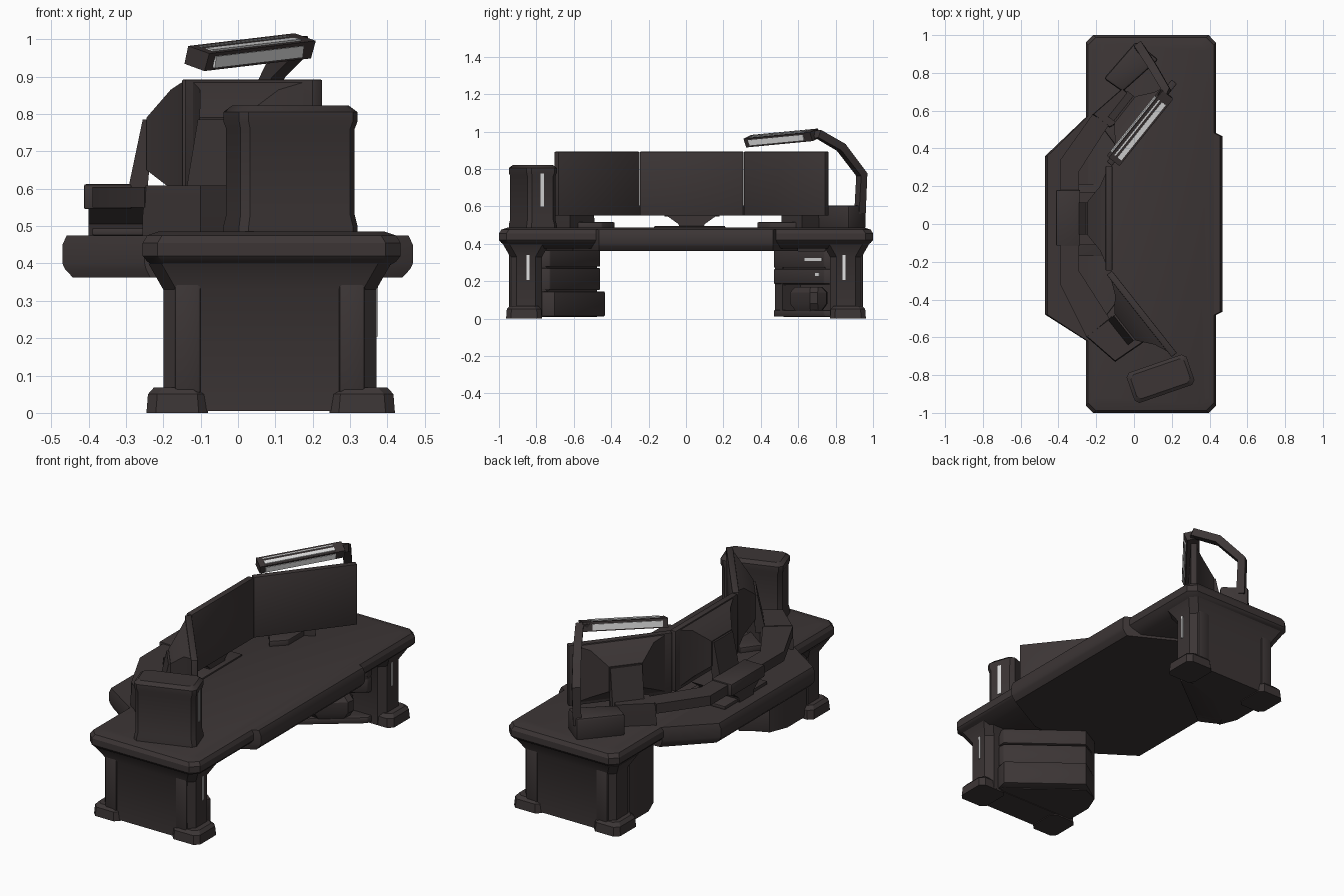
import bpy, bmesh, math
from mathutils import Matrix, Vector

if "Cube" in bpy.data.objects:
    bpy.data.objects.remove(bpy.data.objects["Cube"])


def material(name, rgb):
    m = bpy.data.materials.new(name)
    m.diffuse_color = (*rgb, 1)
    m.use_nodes = True
    m.node_tree.nodes["Principled BSDF"].inputs["Base Color"].default_value = m.diffuse_color
    return m


DARK = material("dark_warm_grey", (0.045, 0.036, 0.036))
LIGHT = material("light_white", (0.75, 0.75, 0.75))


def finish(bm, name, mat, bevel):
    bmesh.ops.recalc_face_normals(bm, faces=bm.faces)
    if bevel:
        bmesh.ops.bevel(bm, geom=bm.edges[:], offset=bevel, segments=2,
                        profile=0.5, affect='EDGES', clamp_overlap=True)
    mesh = bpy.data.meshes.new(name)
    bm.to_mesh(mesh)
    bm.free()
    mesh.materials.append(mat)
    ob = bpy.data.objects.new(name, mesh)
    bpy.context.collection.objects.link(ob)
    return ob


def loft(name, rings, mat=DARK, bevel=0.0, matrix=Matrix()):
    """Skin a list of equal-length closed rings and cap both ends."""
    bm = bmesh.new()
    vs = [[bm.verts.new(matrix @ Vector(p)) for p in r] for r in rings]
    n = len(rings[0])
    for a, b in zip(vs, vs[1:]):
        for i in range(n):
            j = (i + 1) % n
            bm.faces.new((a[i], a[j], b[j], b[i]))
    bm.faces.new(vs[0][::-1])
    bm.faces.new(vs[-1])
    return finish(bm, name, mat, bevel)


def prism(name, outline, z0, z1, mat=DARK, bevel=0.0):
    return loft(name, [[(x, y, z) for x, y in outline] for z in (z0, z1)], mat, bevel)


def box(name, lo, hi, mat=DARK, bevel=0.0, matrix=Matrix()):
    rings = [[(lo[0], lo[1], z), (hi[0], lo[1], z), (hi[0], hi[1], z), (lo[0], hi[1], z)]
             for z in (lo[2], hi[2])]
    return loft(name, rings, mat, bevel, matrix)


def rounded(x0, x1, y0, y1, z, inset=0.0, c=0.04):
    """Rectangle ring with cut corners."""
    x0, x1, y0, y1 = x0 + inset, x1 - inset, y0 + inset, y1 - inset
    return [(x0 + c, y0, z), (x1 - c, y0, z), (x1, y0 + c, z), (x1, y1 - c, z),
            (x1 - c, y1, z), (x0 + c, y1, z), (x0, y1 - c, z), (x0, y0 + c, z)]


def tube(name, path, half):
    """Square bar along a path, each ring facing the path direction."""
    pts = [Vector(p) for p in path]
    rings = []
    for i, p in enumerate(pts):
        d = (pts[min(i + 1, len(pts) - 1)] - pts[max(i - 1, 0)]).normalized()
        side = Vector((0.8, 0.6, 0))
        side = (side - d * side.dot(d)).normalized()
        up = d.cross(side)
        rings.append([p + side * a * half + up * b * half
                      for a, b in ((-1, -1), (1, -1), (1, 1), (-1, 1))])
    return loft(name, rings)


# Desk top: long rounded slab plus the wider middle section
loft("desk_top", [rounded(-0.255, 0.435, -1, 1, z, i) for z, i in
                  ((0.375, 0.06), (0.405, 0.012), (0.42, 0), (0.455, 0), (0.475, 0.012), (0.486, 0.045))])
middle = [(0.468, -0.465), (0.468, 0.465), (0.2, 0.6), (-0.25, 0.57),
          (-0.47, 0.36), (-0.47, -0.48), (-0.25, -0.62), (0.2, -0.6)]
loft("desk_middle", [[(x * k, y, z) for x, y in middle] for z, k in
                     ((0.362, 0.94), (0.385, 0.985), (0.40, 1), (0.45, 1), (0.475, 0.975))])

# Pedestals at both ends
for s, side in ((-1, "left"), (1, "right")):
    def ys(a, b):
        return min(s * a, s * b), max(s * a, s * b)

    y0, y1 = ys(0.77, 0.94)
    loft(side + "_pedestal", [rounded(-0.2 - e, 0.37 + e, y0 - e, y1 + e, z, 0, 0.035)
                              for z, e in ((0.005, 0), (0.33, 0), (0.40, 0.04))])
    # raised frame on the outer end
    y0, y1 = ys(0.92, 0.947)
    for x in (-0.17, 0.27):
        box(side + "_end_frame", (x, y0, 0.05), (x + 0.07, y1, 0.36), bevel=0.008)
    # corner feet
    for x0, x1 in ((-0.245, -0.08), (0.245, 0.42)):
        y0, y1 = ys(0.77, 0.962)
        loft(side + "_foot", [rounded(x0, x1, y0, y1, z, i, 0.025)
                              for z, i in ((0, 0), (0.05, 0.004), (0.068, 0.02))])
    # light strip on the front of the pedestal
    y0, y1 = ys(0.838, 0.852)
    box(side + "_pedestal_light", (0.367, y0, 0.205), (0.375, y1, 0.345), LIGHT)

    # cabinet angled towards the sitter
    def plan(grow):
        d = Vector((0.6, 0.8)) * grow
        return [(x, s * y) for x, y in ((0.3 + d.x, 0.73 - d.y), (-0.05 + d.x, 0.46 - d.y),
                                        (-0.16, 0.52), (-0.2, 0.62), (-0.2, 0.79), (0.3, 0.79))]
    if s < 0:
        # three closed drawers, the lowest one standing out
        prism("left_cabinet", plan(-0.02), 0.008, 0.38)
        levels = ((0.012, 0.145, 0.035), (0.152, 0.27, 0.003), (0.277, 0.365, 0.003))
    else:
        # two drawers above an open bay with a base plate, side wall and bin
        prism("right_cabinet", plan(-0.02), 0.18, 0.38)
        prism("right_cabinet_back", plan(-0.14), 0.008, 0.2)
        prism("right_cabinet_wall", [(-0.06, 0.475), (0.0, 0.515), (-0.1, 0.63), (-0.16, 0.55)], 0.01, 0.37)
        m = Matrix.Translation((0.13, 0.645, 0)) @ Matrix.Rotation(math.radians(38), 4, 'Z')
        loft("waste_bin", [rounded(-0.12, 0.12, -0.05, 0.08, z, i, 0.03) for z, i in
                           ((0.03, 0.03), (0.08, 0.005), (0.14, 0.005), (0.17, 0.025))], matrix=m)
        levels = ((0.01, 0.045, -0.01), (0.185, 0.265, -0.01), (0.272, 0.362, -0.01))
    for z0, z1, g in levels:
        prism(side + "_drawer", plan(g), z0, z1, bevel=0.006)

# small lit handles on the right cabinet
for name, a, b, z in (("upper", 0.63, 0.96, 0.315), ("middle", 0.83, 0.91, 0.235)):
    p, q = (Vector((-0.056 + 0.35 * t, 0.468 + 0.27 * t)) for t in (a, b))
    n = Vector((0.6, -0.8)) * 0.004
    prism(name + "_drawer_light", [p - n, q - n, q + n, p + n], z - 0.008, z + 0.008, LIGHT)

# Three monitors with tapered backs
ang = math.radians(38.3)
for name, x, y, a in (("left", 0.055, -0.465, ang), ("middle", -0.115, 0.03, 0),
                      ("right", 0.055, 0.525, -ang)):
    m = Matrix.Translation((x, y, 0)) @ Matrix.Rotation(a, 4, 'Z')
    box(name + "_screen", (-0.035, -0.277, 0.55), (0, 0.277, 0.892), bevel=0.004, matrix=m)
    loft(name + "_screen_back", [[(d, -w, z0), (d, w, z0), (d, w, z1), (d, -w, z1)] for d, w, z0, z1 in
                                 ((-0.03, 0.25, 0.56, 0.888), (-0.065, 0.17, 0.60, 0.865),
                                  (-0.13, 0.09, 0.65, 0.79))], matrix=m)
    # neck from the monitor back down to the rail
    loft(name + "_screen_neck", [[(d0, -w, z), (d1, -w, z), (d1, w, z), (d0, w, z)] for d0, d1, w, z in
                                 ((-0.185, -0.13, 0.085, 0.57), (-0.14, -0.11, 0.085, 0.785))], matrix=m)

# Raised bent rail carrying the monitors, and its stands
prism("monitor_rail", [(-0.13, -0.50), (-0.25, -0.60), (-0.39, -0.32), (-0.39, 0.34), (-0.22, 0.58),
                       (-0.13, 0.53), (-0.29, 0.28), (-0.29, -0.25)], 0.55, 0.605)
box("rail_middle_block", (-0.412, -0.115, 0.545), (-0.285, 0.18, 0.612), bevel=0.005)
loft("rail_middle_stand", [[(-0.40, 0.03 - w, z), (-0.15, 0.03 - w, z), (-0.15, 0.03 + w, z),
                            (-0.40, 0.03 + w, z)] for w, z in ((0.06, 0.475), (0.07, 0.505), (0.14, 0.555))])
box("middle_base_plate", (-0.39, -0.17, 0.475), (-0.12, 0.21, 0.494), bevel=0.004)
for name, pts in (("left", [(-0.12, -0.49), (-0.255, -0.595), (-0.1, -0.73), (0.06, -0.62)]),
                  ("right", [(-0.13, 0.51), (-0.22, 0.58), (-0.06, 0.72), (0.05, 0.62)])):
    cx, cy = (sum(p[i] for p in pts) / 4 for i in (0, 1))
    loft(name + "_rail_stand", [[(cx + (x - cx) * k, cy + (y - cy) * k, z) for x, y in pts]
                                for z, k in ((0.475, 1), (0.53, 1), (0.608, 0.95))])
    # low foot below the side monitor
    s = -1 if name == "left" else 1
    prism(name + "_stand_foot", [(-0.16, s * 0.5), (-0.07, s * 0.38), (0.0, s * 0.45), (0.0, s * 0.64)],
          0.475, 0.515, bevel=0.005)

# Computer tower standing at an angle
m = Matrix.Translation((0.138, -0.82, 0)) @ Matrix.Rotation(math.radians(19), 4, 'Z')
loft("computer_tower", [rounded(-0.165, 0.17, -0.085, 0.085, z, i, 0.02) for z, i in
                        ((0.47, 0), (0.50, 0), (0.53, 0.006), (0.76, 0.006), (0.78, 0), (0.805, 0), (0.822, 0.018))],
     matrix=m)
box("tower_light", (0.162, -0.013, 0.60), (0.169, 0.006, 0.775), LIGHT, matrix=m)

# Desk lamp: base, bent arm and long head
prism("lamp_base", [(-0.16, 0.77), (-0.06, 0.70), (0.13, 0.87), (0.01, 0.965)], 0.475, 0.605, bevel=0.015)
tube("lamp_arm", [(0.03, 0.93, 0.56), (0.03, 0.94, 0.77), (0.10, 0.83, 0.915), (0.17, 0.71, 0.985),
                  (0.13, 0.65, 0.98)], 0.022)
a, b = Vector((-0.11, 0.335, 0.948)), Vector((0.175, 0.69, 0.982))
u = (b - a).normalized()
v = Vector((0.77, -0.63, -0.2))
v = (v - u * v.dot(u)).normalized()
w = u.cross(v)
if w.z < 0:
    w = -w
m = Matrix((u, v, w)).transposed().to_4x4()
m.translation = (a + b) / 2
L = (b - a).length / 2
loft("lamp_head", [[(x, y, z) for y, z in ((-0.04, -0.022), (0.03, -0.028), (0.04, 0.022), (-0.034, 0.028))]
                   for x in (-L, L)], matrix=m)
for name, lo, hi in (("lamp_top_light", (-L + 0.03, 0.002, 0.02), (L - 0.05, 0.028, 0.028)),
                     ("lamp_thin_light", (-L + 0.03, -0.02, 0.022), (L - 0.05, -0.012, 0.029)),
                     ("lamp_front_light", (-L + 0.03, 0.034, -0.02), (L - 0.05, 0.041, 0.012)),
                     ("lamp_back_light", (-L + 0.03, -0.042, -0.016), (L - 0.05, -0.034, 0.016))):
    box(name, lo, hi, LIGHT, matrix=m)

# Smooth shading that keeps hard edges
bpy.ops.object.select_all(action='SELECT')
bpy.context.view_layer.objects.active = bpy.context.collection.objects[0]
bpy.ops.object.shade_smooth_by_angle(angle=math.radians(30))
